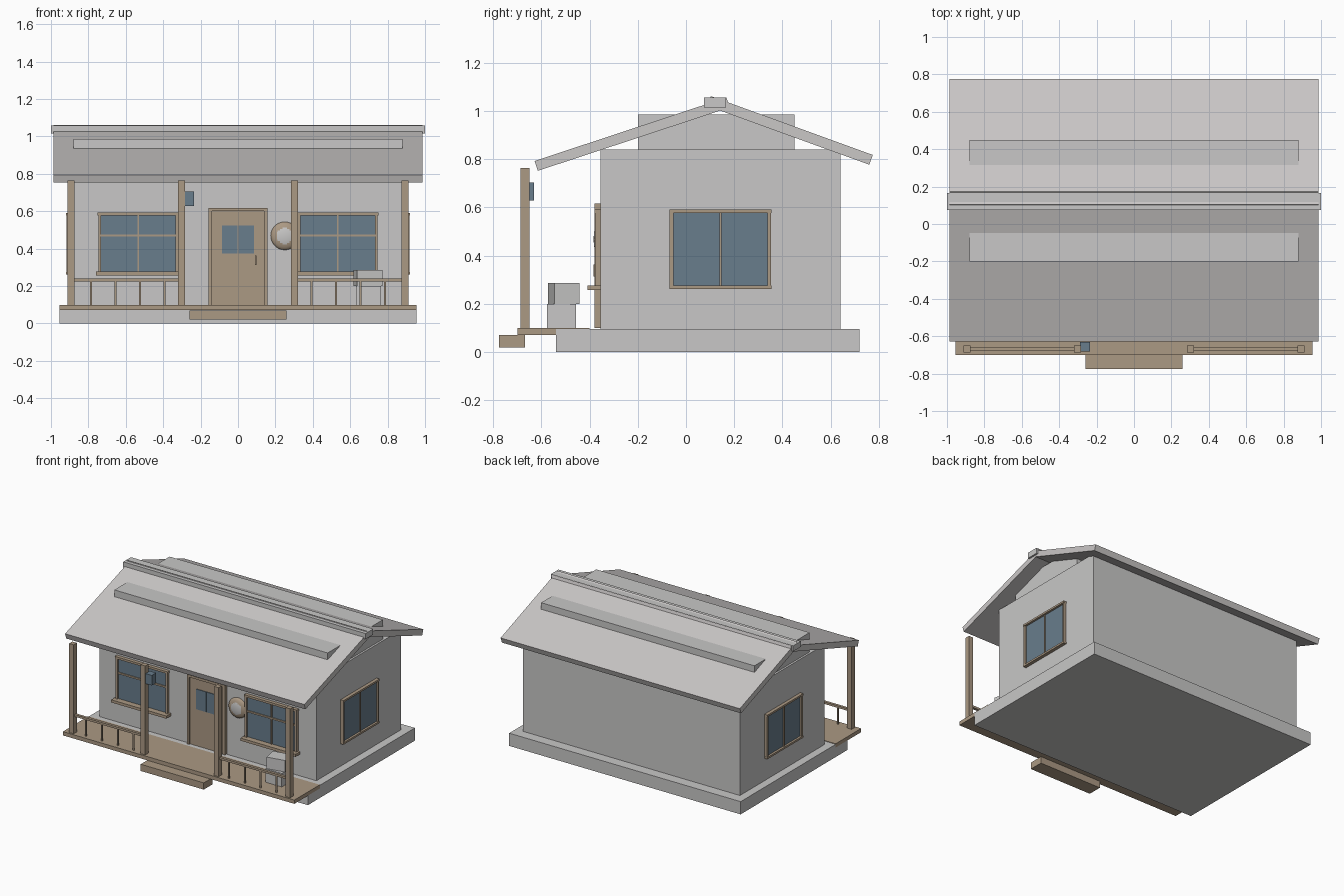
import bpy
import math
from mathutils import Vector

cube = bpy.data.objects.get("Cube")
if cube:
    bpy.data.objects.remove(cube, do_unlink=True)


def material(name, rgb):
    m = bpy.data.materials.new(name)
    m.use_nodes = True
    m.diffuse_color = (*rgb, 1)
    m.node_tree.nodes["Principled BSDF"].inputs["Base Color"].default_value = (*rgb, 1)
    return m


GREY = material("pale_grey", (0.58, 0.575, 0.57))
ROOF = material("roof_grey", (0.59, 0.57, 0.565))
WOOD = material("tan_wood", (0.41, 0.32, 0.23))
GLASS = material("blue_glass", (0.14, 0.205, 0.265))


def box(name, x, y, z, mat, turn=(0, 0, 0)):
    """Box from (min, max) ranges, turned about its own centre."""
    ranges = (x, y, z)
    bpy.ops.mesh.primitive_cube_add(size=1, location=[sum(r) / 2 for r in ranges])
    ob = bpy.context.object
    ob.name = name
    size = Vector([abs(r[1] - r[0]) for r in ranges])
    for v in ob.data.vertices:
        v.co *= size
    ob.rotation_euler = turn
    ob.data.materials.append(mat)
    return ob


def around(c, width):
    return (c - width / 2, c + width / 2)


# House body
box("foundation", (-0.955, 0.955), (-0.54, 0.72), (0, 0.095), GREY)
box("walls", (-0.895, 0.895), (-0.354, 0.642), (0.095, 0.84), GREY)
box("attic_block", (-0.88, 0.88), (-0.2, 0.45), (0.84, 0.985), GREY)


# Roof slabs, each defined by the ends of its top edge
def roof_slab(name, eave, ridge, thick=0.043):
    a, b = Vector(eave), Vector(ridge)
    along = b - a
    normal = Vector((-along.y, along.x)).normalized()
    if normal.y < 0:
        normal = -normal
    c = (a + b) / 2 - normal * thick / 2
    box(name, (-0.987, 0.987), around(c.x, along.length), around(c.y, thick), ROOF,
        (math.atan(along.y / along.x), 0, 0))


roof_slab("front_roof", (-0.628, 0.793), (0.168, 1.056))
roof_slab("back_roof", (0.775, 0.818), (0.103, 1.062))
box("ridge_cap", (-1, 1), (0.075, 0.165), (1.015, 1.057), GREY)

# Porch
box("porch_deck", (-0.955, 0.955), (-0.7, -0.4), (0.071, 0.099), WOOD)
box("porch_step", (-0.26, 0.26), (-0.775, -0.669), (0.02, 0.07), WOOD)
for side in (-1, 1):
    for px in (0.303, 0.893):
        box("porch_post", around(side * px, 0.037), (-0.687, -0.65), (0.099, 0.763), WOOD)
    box("porch_rail", around(side * 0.598, 0.56), around(-0.668, 0.02), (0.224, 0.24), WOOD)
    for i in range(4):
        box("baluster", around(side * (0.393 + 0.131 * i), 0.01), around(-0.668, 0.01),
            (0.099, 0.226), WOOD)

# Front windows
for side in (-1, 1):
    c = side * 0.533
    box("front_window_glass", around(c, 0.41), (-0.364, -0.355), (0.275, 0.585), GLASS)
    for end in (-1, 1):
        box("front_window_jamb", around(c + end * 0.206, 0.015), (-0.377, -0.352),
            (0.275, 0.59), WOOD)
    box("front_window_head", around(c, 0.435), (-0.38, -0.352), (0.577, 0.593), WOOD)
    box("front_window_sill", around(c, 0.455), (-0.408, -0.352), (0.257, 0.277), WOOD)
    box("front_window_mullion", around(c, 0.01), (-0.372, -0.352), (0.275, 0.58), WOOD)
    box("front_window_bar", around(c, 0.41), (-0.372, -0.352), (0.464, 0.476), WOOD)

# Side windows
for side in (-1, 1):
    def depth(d):
        return tuple(sorted((side * 0.89, side * d)))
    box("side_window_glass", depth(0.904), (-0.06, 0.346), (0.268, 0.585), GLASS)
    for jy in (-0.06, 0.346):
        box("side_window_jamb", depth(0.917), around(jy, 0.015), (0.268, 0.588), WOOD)
    for jz in (0.269, 0.584):
        box("side_window_rail", depth(0.92), around(0.143, 0.424), around(jz, 0.014), WOOD)
    box("side_window_mullion", depth(0.912), around(0.143, 0.01), (0.268, 0.585), WOOD)

# Door
box("door_panel", (-0.14, 0.14), (-0.368, -0.35), (0.099, 0.602), WOOD)
for side in (-1, 1):
    box("door_jamb", around(side * 0.148, 0.018), (-0.379, -0.35), (0.099, 0.61), WOOD)
    box("door_glass", around(side * 0.044, 0.082), (-0.373, -0.366), (0.374, 0.524), GLASS)
box("door_head", (-0.157, 0.157), (-0.379, -0.35), (0.6, 0.617), WOOD)
box("door_handle", around(0.096, 0.008), (-0.384, -0.366), (0.313, 0.363), WOOD)

# Round wall ornament: pale centre with a wooden rim
bpy.ops.mesh.primitive_uv_sphere_add(segments=32, ring_count=24, radius=0.075,
                                     location=(0.25, -0.357, 0.468))
ornament = bpy.context.object
ornament.name = "wall_ornament"
ornament.data.materials.append(WOOD)
ornament.data.materials.append(GREY)
for p in ornament.data.polygons:
    p.material_index = int(math.hypot(p.center.x, p.center.z) < 0.045)
for v in ornament.data.vertices:
    v.co.y *= 0.35
bpy.ops.object.shade_smooth()

# Lantern and stacked boxes on the porch
box("lantern", (-0.29, -0.234), (-0.682, -0.631), (0.629, 0.704), GLASS)
box("lower_crate", (0.63, 0.765), (-0.577, -0.456), (0.099, 0.2), GREY)
box("upper_crate", around(0.694, 0.137), around(-0.507, 0.106), (0.2, 0.286), GREY,
    (0, 0, math.radians(11)))
